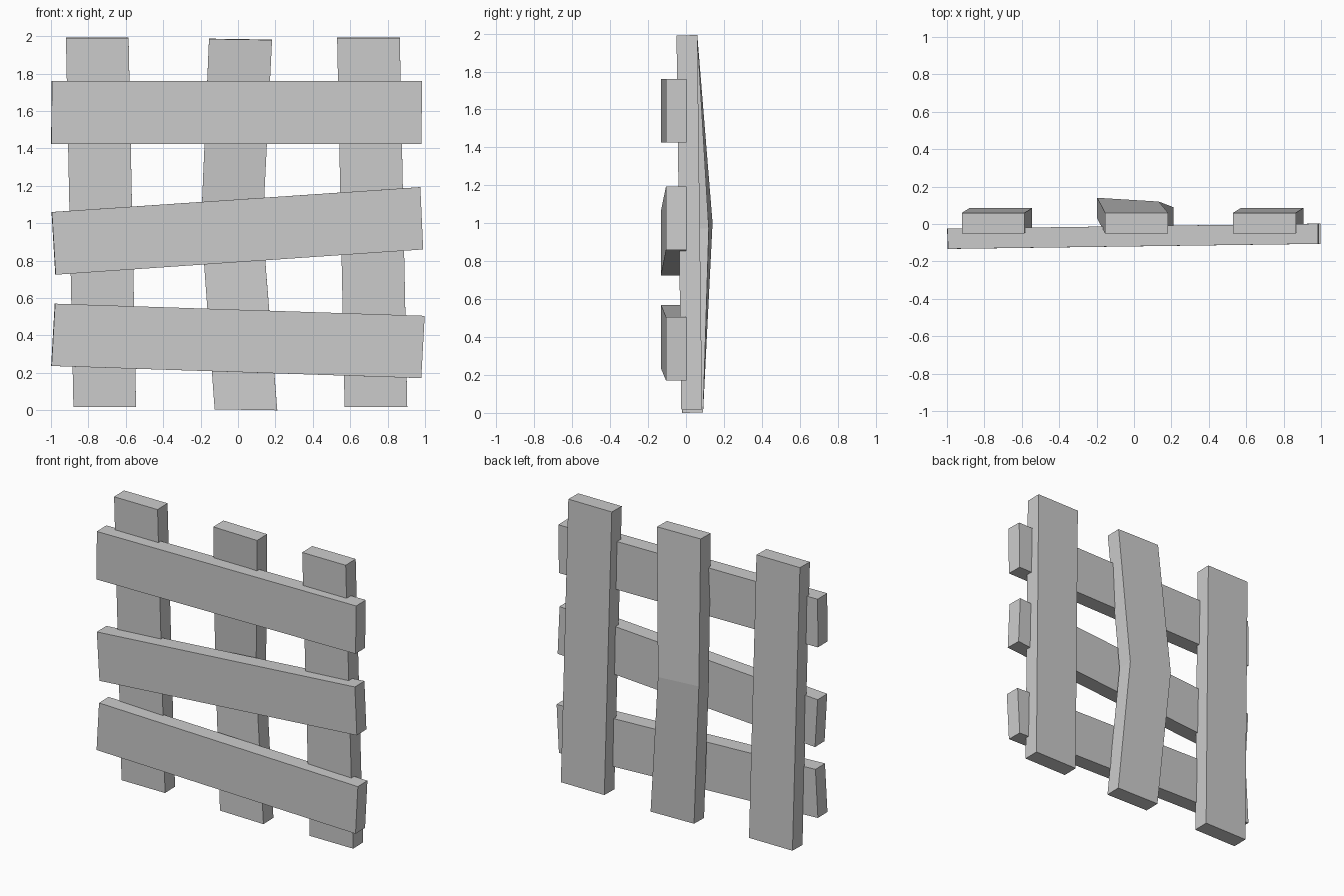
import bpy
import bmesh
from mathutils import Vector

cube = bpy.data.objects.get("Cube")
if cube:
    bpy.data.objects.remove(cube, do_unlink=True)

grey = bpy.data.materials.new("plain grey")
grey.use_nodes = True
colour = (0.6, 0.6, 0.6, 1)
grey.diffuse_color = colour
grey.node_tree.nodes["Principled BSDF"].inputs["Base Color"].default_value = colour


def plank(name, edges, depth):
    """Loft a board through front edges (pairs of points), thickened by depth."""
    bm = bmesh.new()
    rings = []
    for a, b in edges:
        a, b = Vector(a), Vector(b)
        rings.append([bm.verts.new(p) for p in (a, b, b + depth, a + depth)])
    for r, s in zip(rings, rings[1:]):
        for i in range(4):
            j = (i + 1) % 4
            bm.faces.new((r[i], r[j], s[j], s[i]))
    bm.faces.new(rings[0])
    bm.faces.new(rings[-1])
    bmesh.ops.recalc_face_normals(bm, faces=bm.faces)
    mesh = bpy.data.meshes.new(name)
    bm.to_mesh(mesh)
    bm.free()
    mesh.materials.append(grey)
    bpy.context.collection.objects.link(bpy.data.objects.new(name, mesh))


# Outer uprights, leaning slightly
upright_depth = Vector((0, 0.11, 0.002))
for name, x in (("right_upright", -0.88), ("left_upright", 0.57)):
    plank(name, [((x, -0.025, 0.017), (x + 0.335, -0.025, 0.017)),
                 ((x - 0.04, -0.05, 1.99), (x + 0.295, -0.05, 1.99))], upright_depth)

# Middle upright, bent backwards and twisted halfway up
plank("bent_middle_upright",
      [((-0.125, -0.02, 0.005), (0.21, -0.02, 0.0)),
       ((-0.197, 0.03, 1.0), (0.132, 0.01, 0.97)),
       ((-0.155, -0.05, 1.985), (0.182, -0.05, 1.98))], upright_depth)

# Cross boards: left and right ends given as (x, z) of lower and upper corners
boards = {
    "top_board": ((-0.997, 1.425), (-0.995, 1.76), (0.98, 1.425), (0.985, 1.76)),
    "middle_board": ((-0.975, 0.725), (-0.995, 1.06), (0.99, 0.86), (0.975, 1.193)),
    "bottom_board": ((-0.997, 0.237), (-0.978, 0.57), (0.98, 0.172), (0.998, 0.505)),
}
for name, (la, lb, ra, rb) in boards.items():
    ends = [[(x, y, z) for x, z in pair]
            for y, pair in ((-0.133, (la, lb)), (-0.106, (ra, rb)))]
    plank(name, ends, Vector((-0.002, 0.108, 0)))
